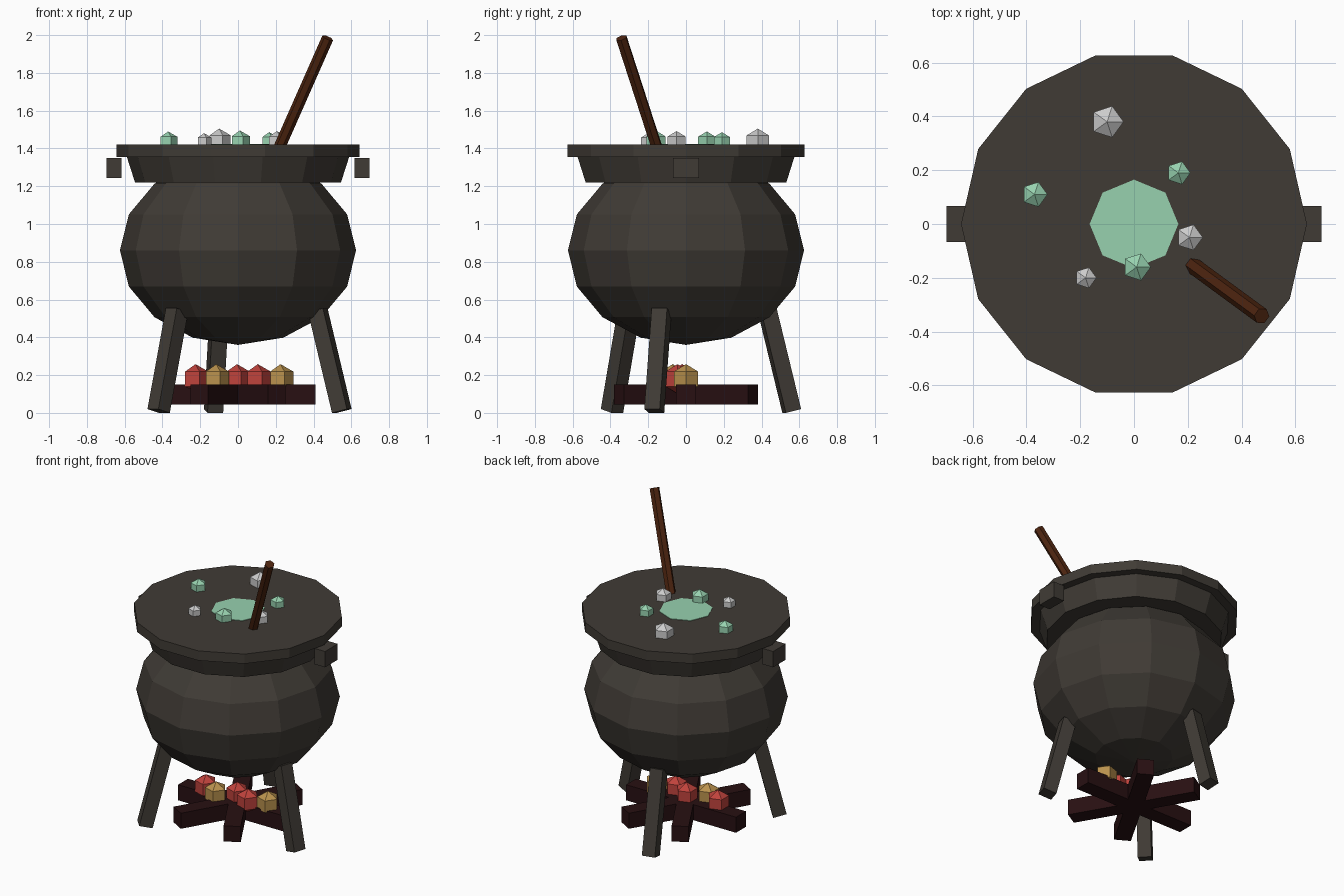
import bpy
import bmesh
from math import radians, sin, cos, pi
from mathutils import Vector, Matrix

cube = bpy.data.objects.get("Cube")
if cube:
    bpy.data.objects.remove(cube, do_unlink=True)


def material(name, r, g, b):
    mat = bpy.data.materials.new(name)
    mat.use_nodes = True
    mat.diffuse_color = (r, g, b, 1)
    bsdf = next(n for n in mat.node_tree.nodes if n.type == 'BSDF_PRINCIPLED')
    bsdf.inputs["Base Color"].default_value = (r, g, b, 1)
    return mat


IRON = material("dark iron", 0.051, 0.044, 0.036)
BREW = material("pale green", 0.31, 0.64, 0.43)
FOAM = material("light grey", 0.6, 0.6, 0.6)
BARK = material("charred wood", 0.021, 0.005, 0.006)
WOOD = material("brown wood", 0.075, 0.018, 0.005)
EMBER = material("ember red", 0.52, 0.055, 0.045)
FLAME = material("amber", 0.49, 0.285, 0.075)


def finish(name, bm, mat, matrix=Matrix()):
    bmesh.ops.recalc_face_normals(bm, faces=bm.faces)
    mesh = bpy.data.meshes.new(name)
    bm.to_mesh(mesh)
    bm.free()
    mesh.materials.append(mat)
    obj = bpy.data.objects.new(name, mesh)
    obj.matrix_world = matrix
    bpy.context.collection.objects.link(obj)
    return obj


def lathe(name, profile, sides, mat, matrix=Matrix()):
    """Turn (radius, height) points around z, first corner on +x, ends closed."""
    bm = bmesh.new()
    rings = []
    for r, z in profile:
        if r < 1e-5:
            rings.append([bm.verts.new((0, 0, z))] * sides)
        else:
            rings.append([bm.verts.new((r * cos(2 * pi * i / sides), r * sin(2 * pi * i / sides), z))
                          for i in range(sides)])
    for low, high in zip(rings, rings[1:]):
        for i in range(sides):
            j = (i + 1) % sides
            bm.faces.new(dict.fromkeys((low[i], low[j], high[j], high[i])))
    for ring, (r, z) in ((rings[0], profile[0]), (rings[-1], profile[-1])):
        if r > 1e-5:
            bm.faces.new(ring)
    return finish(name, bm, mat, matrix)


def ball(name, centre, radius, height, sides, rings, mat):
    steps = [pi * k / rings - pi / 2 for k in range(rings + 1)]
    profile = [(radius * cos(a), height * sin(a)) for a in steps]
    return lathe(name, profile, sides, mat, Matrix.Translation(centre))


def box(name, size, mat, matrix):
    bm = bmesh.new()
    bmesh.ops.create_cube(bm, size=1)
    bmesh.ops.scale(bm, vec=size, verts=bm.verts)
    return finish(name, bm, mat, matrix)


# Pot: squashed ball, flared neck and closed rim
ball("pot_body", (0, 0, 0.86), 0.625, 0.5, 12, 8, IRON)
lathe("pot_neck", [(0.545, 1.22), (0.59, 1.36)], 14, IRON)
lathe("pot_rim", [(0.643, 1.355), (0.643, 1.42)], 14, IRON)

# Side handles
for side, x in (("left", 0.657), ("right", -0.657)):
    box("handle_" + side, (0.08, 0.135, 0.107), IRON, Matrix.Translation((x, 0, 1.297)))

# Three splayed legs
for n, angle in enumerate((-17, 103, 223)):
    turn = Matrix.Rotation(radians(angle), 4, 'Z')
    lean = Matrix.Rotation(radians(-14), 4, 'Y')
    box(f"leg_{n + 1}", (0.085, 0.085, 0.55), IRON,
        turn @ Matrix.Translation((0.508, 0, 0.277)) @ lean)

# Brew and bubbles
lathe("brew_surface", [(0.165, 1.416), (0.165, 1.423)], 8, BREW)
bubbles = [(-0.37, 0.11, 0.056, BREW), (0.165, 0.19, 0.052, BREW), (0.01, -0.16, 0.061, BREW),
           (-0.10, 0.38, 0.071, FOAM), (0.206, -0.05, 0.058, FOAM), (-0.18, -0.20, 0.047, FOAM)]
for n, (x, y, r, mat) in enumerate(bubbles):
    ball(f"bubble_{n + 1}", (x, y, 1.434), r, r, 5, 3, mat)

# Stirring stick
top, dip = Vector((0.475, -0.342, 1.985)), Vector((0.19, -0.133, 1.34))
axis = top - dip
lathe("stirring_stick", [(0.031, 0), (0.031, axis.length)], 6, WOOD,
      Matrix.Translation(dip) @ axis.to_track_quat('Z', 'Y').to_matrix().to_4x4())

# Crossed logs
for n in range(3):
    box(f"log_{n + 1}", (0.82, 0.105, 0.105), BARK,
        Matrix.Translation((0, 0, 0.0975)) @ Matrix.Rotation(n * pi / 3, 4, 'Z'))

# Glowing coals
coals = [(-0.225, -0.02, EMBER), (-0.115, -0.07, FLAME), (-0.005, 0, EMBER),
         (0.105, -0.045, EMBER), (0.225, 0, FLAME)]
for n, (x, y, mat) in enumerate(coals):
    ball(f"coal_{n + 1}", (x, y, 0.18), 0.078, 0.078, 5, 3, mat)
